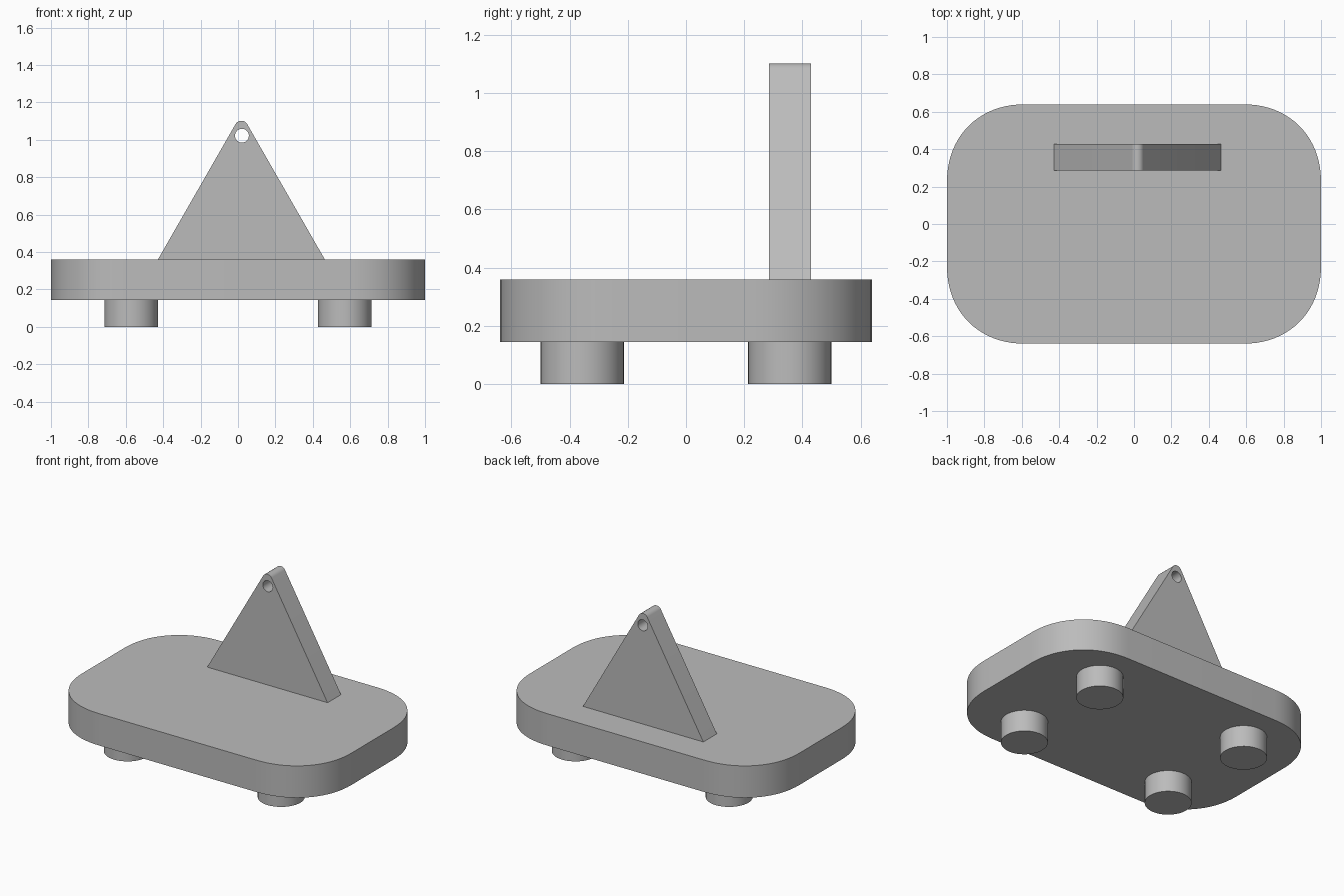
import bpy, bmesh, math

if "Cube" in bpy.data.objects:
    bpy.data.objects.remove(bpy.data.objects["Cube"], do_unlink=True)

grey = bpy.data.materials.new("plain grey")
grey.use_nodes = True
colour = (0.5, 0.5, 0.5, 1)
grey.diffuse_color = colour
grey.node_tree.nodes["Principled BSDF"].inputs["Base Color"].default_value = colour


def extrude(name, outline, depth):
    """Solid made by extruding a closed 3D outline along a depth vector."""
    bm = bmesh.new()
    face = bm.faces.new([bm.verts.new(p) for p in outline])
    top = bmesh.ops.extrude_face_region(bm, geom=[face])["geom"]
    bmesh.ops.translate(bm, vec=depth,
                        verts=[v for v in top if isinstance(v, bmesh.types.BMVert)])
    bmesh.ops.recalc_face_normals(bm, faces=bm.faces)
    mesh = bpy.data.meshes.new(name)
    bm.to_mesh(mesh)
    bm.free()
    mesh.materials.append(grey)
    obj = bpy.data.objects.new(name, mesh)
    bpy.context.collection.objects.link(obj)
    return obj


def smooth(obj):
    bpy.ops.object.select_all(action='DESELECT')
    obj.select_set(True)
    bpy.context.view_layer.objects.active = obj
    bpy.ops.object.shade_smooth_by_angle(angle=math.radians(35))


def circle(cx, cy, r, n=48):
    return [(cx + r * math.cos(math.tau * i / n), cy + r * math.sin(math.tau * i / n))
            for i in range(n)]


# Base plate with softly blended corners
HX, HY, CORNER, POWER, STEPS = 1.0, 0.64, 0.42, 2.15, 20
quarter = []
for i in range(STEPS + 1):
    a = math.pi / 2 * i / STEPS
    c, s = max(math.cos(a), 0) ** (2 / POWER), math.sin(a) ** (2 / POWER)
    quarter.append((HX - CORNER * (1 - c), HY - CORNER * (1 - s)))
half = quarter + [(-x, y) for x, y in reversed(quarter)]
outline = half + [(x, -y) for x, y in reversed(half)]
smooth(extrude("base_plate", [(x, y, 0.145) for x, y in outline], (0, 0, 0.214)))

# Four round feet
for side, x in (("right", -0.571), ("left", 0.571)):
    for end, y in (("front", -0.357), ("back", 0.357)):
        foot = [(px, py, 0) for px, py in circle(x, y, 0.143)]
        smooth(extrude(f"{end}_{side}_foot", foot, (0, 0, 0.145)))

# Upright triangular lug with a rounded tip
MID, TIP_Z, TIP_R, BACK = 0.018, 1.066, 0.036, 0.429
lug_outline = [(MID - 0.447, 0.359), (MID + 0.447, 0.359)]
for i in range(13):
    a = math.radians(30 + 10 * i)
    lug_outline.append((MID + TIP_R * math.cos(a), TIP_Z + TIP_R * math.sin(a)))
lug = extrude("triangular_lug", [(x, BACK, z) for x, z in lug_outline], (0, -0.143, 0))

# Eye hole through the lug
cutter = extrude("hole_cutter", [(x, BACK + 0.1, z) for x, z in circle(MID + 0.003, 1.022, 0.037, 32)],
                 (0, -0.4, 0))
cut = lug.modifiers.new("eye_hole", 'BOOLEAN')
cut.object = cutter
cut.solver = 'EXACT'
bpy.context.view_layer.objects.active = lug
bpy.ops.object.modifier_apply(modifier=cut.name)
bpy.data.objects.remove(cutter, do_unlink=True)
smooth(lug)
